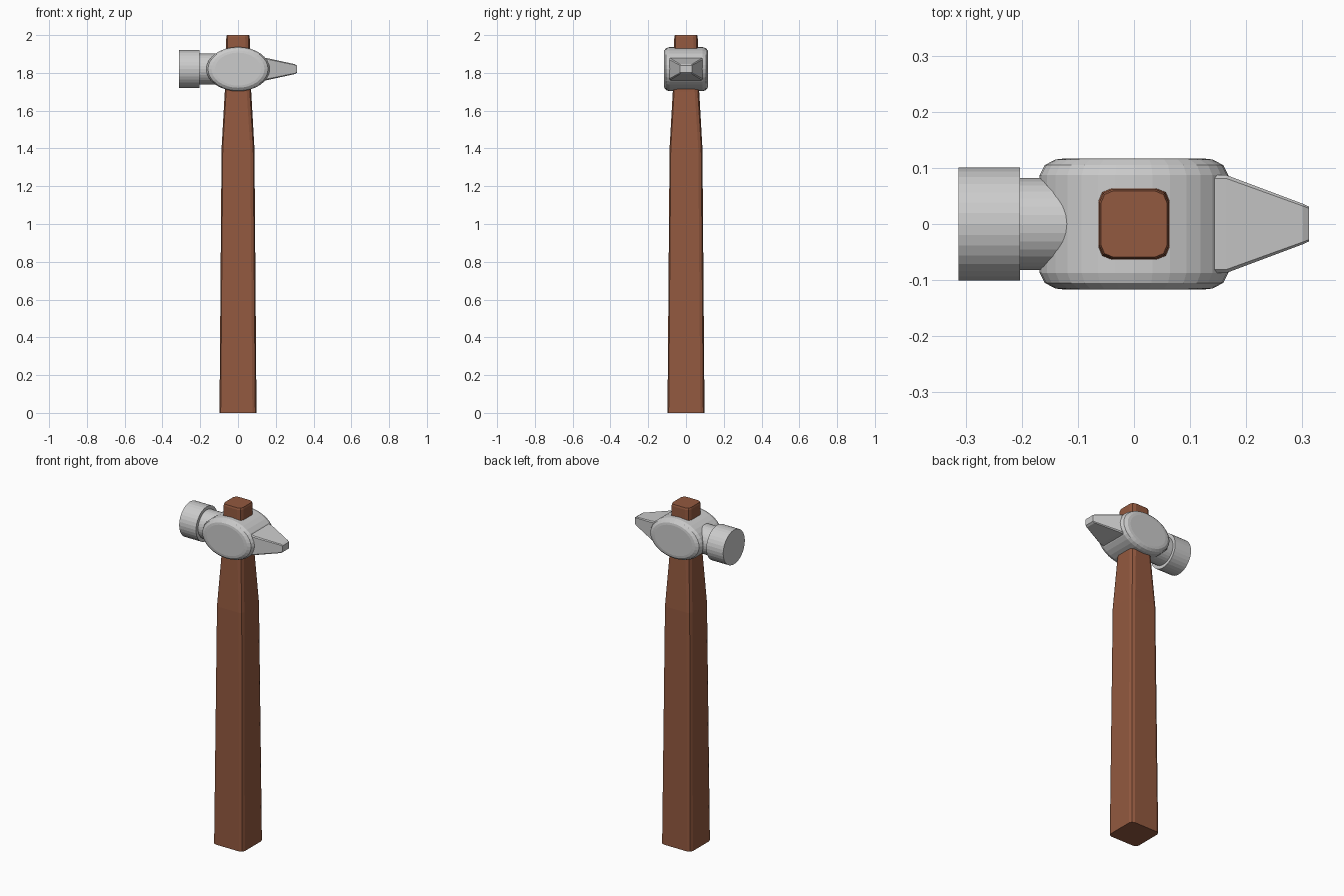
import bpy, bmesh
from math import sin, cos, pi, radians

if "Cube" in bpy.data.objects:
    bpy.data.objects.remove(bpy.data.objects["Cube"])


def rounded_rect(a, b, r, steps=2):
    """Closed rectangle outline, half sizes a and b, corner radius r."""
    pts = []
    for k, (sx, sy) in enumerate([(1, 1), (-1, 1), (-1, -1), (1, -1)]):
        for i in range(steps + 1):
            t = radians(90 * k + 90 * i / steps)
            pts.append((sx * (a - r) + r * cos(t), sy * (b - r) + r * sin(t)))
    return pts


def ellipse(a, b, n=32):
    return [(a * cos(2 * pi * i / n), b * sin(2 * pi * i / n)) for i in range(n)]


def loft(name, sections, place, mat=None):
    """Skin a list of (position, outline); place(u, v, w) maps to xyz."""
    bm = bmesh.new()
    rings = [[bm.verts.new(place(u, v, w)) for u, v in outline] for w, outline in sections]
    for r0, r1 in zip(rings, rings[1:]):
        for i in range(len(r0)):
            j = (i + 1) % len(r0)
            bm.faces.new((r0[i], r0[j], r1[j], r1[i]))
    bm.faces.new(rings[0])
    bm.faces.new(rings[-1])
    bmesh.ops.recalc_face_normals(bm, faces=bm.faces)
    mesh = bpy.data.meshes.new(name)
    bm.to_mesh(mesh)
    bm.free()
    ob = bpy.data.objects.new(name, mesh)
    bpy.context.collection.objects.link(ob)
    if mat:
        mesh.materials.append(mat)
    return ob


HZ = 1.82  # height of the head axis
along_x = lambda u, v, w: (w, u, HZ + v)
along_y = lambda u, v, w: (u, w, HZ + v)
along_z = lambda u, v, w: (u, v, w)

wood = bpy.data.materials.new("wood")
wood.diffuse_color = (0.29, 0.1, 0.05, 1)
wood.use_nodes = True
wood.node_tree.nodes["Principled BSDF"].inputs["Base Color"].default_value = wood.diffuse_color

# Tapered wooden handle passing through the head
handle = [(0, 0.098, 0.022), (1.4, 0.087, 0.022), (1.7, 0.070, 0.024),
          (1.99, 0.062, 0.024), (2.0, 0.059, 0.022)]
loft("handle", [(z, rounded_rect(s, s, r)) for z, s, r in handle], along_z, wood)

# Oval centre of the head with rounded rims
rim = [(0.117, 0.046), (0.115, 0.028), (0.105, 0.009), (0.087, 0.0)]
body = [(-y, d) for y, d in rim] + [(y, d) for y, d in reversed(rim)]
loft("head_body", [(y, ellipse(0.168 - d, 0.117 - d * 0.65)) for y, d in body], along_y)

# Neck and round striking face
loft("neck", [(x, ellipse(0.082, 0.082)) for x in (-0.21, -0.08)], along_x)
loft("striking_face", [(x, ellipse(0.101, 0.101)) for x in (-0.313, -0.203)], along_x)

# Wedge-shaped peen with a blunt tip
peen = [(0.09, 0.087, 0.060, 0.006), (0.145, 0.0875, 0.060, 0.006), (0.165, 0.087, 0.056, 0.006),
        (0.301, 0.036, 0.026, 0.004), (0.312, 0.031, 0.019, 0.003)]
loft("peen", [(x, rounded_rect(a, b, r, 1)) for x, a, b, r in peen], along_x)
